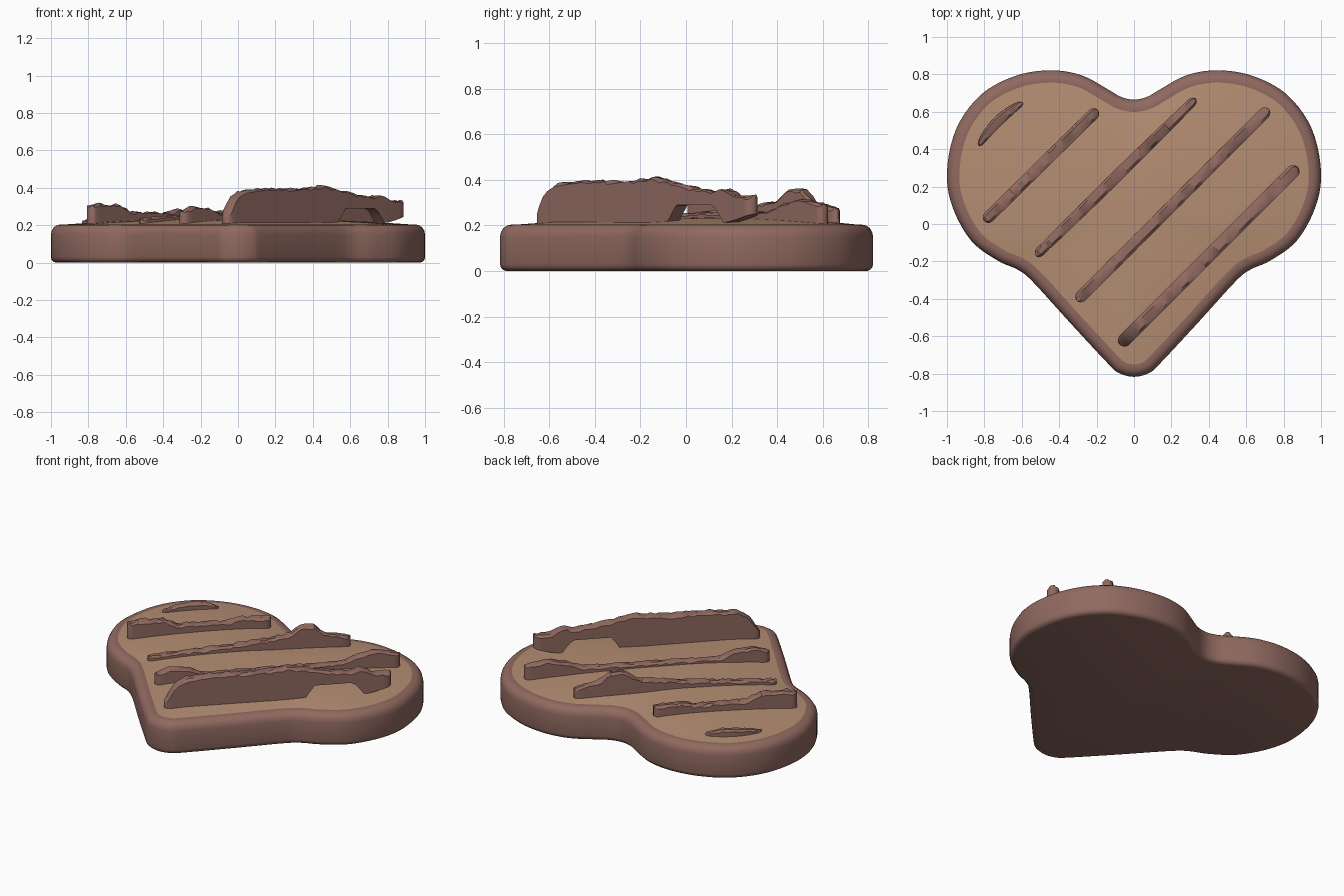
import bpy, bmesh, math, random
from mathutils import Vector

random.seed(4)
cube = bpy.data.objects.get("Cube")
if cube:
    bpy.data.objects.remove(cube, do_unlink=True)


def material(name, rgb):
    m = bpy.data.materials.new(name)
    m.use_nodes = True
    m.diffuse_color = (*rgb, 1)
    m.node_tree.nodes["Principled BSDF"].inputs["Base Color"].default_value = (*rgb, 1)
    return m


brown = material("cocoa brown", (0.28, 0.143, 0.118))
tan = material("biscuit tan", (0.46, 0.27, 0.17))


def finish(bm, name, mat, angle):
    bmesh.ops.recalc_face_normals(bm, faces=bm.faces)
    mesh = bpy.data.meshes.new(name)
    bm.to_mesh(mesh)
    bm.free()
    ob = bpy.data.objects.new(name, mesh)
    bpy.context.collection.objects.link(ob)
    mesh.materials.append(mat)
    bpy.ops.object.select_all(action='DESELECT')
    ob.select_set(True)
    bpy.context.view_layer.objects.active = ob
    bpy.ops.object.shade_smooth_by_angle(angle=math.radians(angle))
    return ob


def smooth_loop(points, steps):
    """Closed Catmull-Rom curve through the points."""
    out, n = [], len(points)
    for i in range(n):
        a, b, c, d = (points[(i + k) % n] for k in (-1, 0, 1, 2))
        for s in range(steps):
            t = s / steps
            out.append(0.5 * (2 * b + (c - a) * t + (2 * a - 5 * b + 4 * c - d) * t ** 2
                              + (3 * b - a - 3 * c + d) * t ** 3))
    return out


# Heart outline: right half, then its mirror
half = [(0, .665), (.07, .68), (.14, .72), (.28, .795), (.45, .822), (.64, .79),
        (.82, .69), (.95, .51), (1, .28), (.97, .09), (.87, -.09), (.73, -.195),
        (.62, -.245), (.54, -.31), (.34, -.53), (.14, -.745), (.08, -.797), (0, -.817)]
right = [Vector(p) for p in half]
left = [Vector((-p.x, p.y)) for p in reversed(right[1:-1])]
outline = smooth_loop(right + left, 5)


def inset(points, d):
    out, n = [], len(points)
    for i, p in enumerate(points):
        t = (points[(i + 1) % n] - points[i - 1]).normalized()
        out.append(p + Vector((t.y, -t.x)) * d)
    return out


def skin(bm, rings):
    n = len(rings[0])
    for lo, hi in zip(rings, rings[1:]):
        for i in range(n):
            j = (i + 1) % n
            bm.faces.new((lo[i], lo[j], hi[j], hi[i]))


def ring(bm, points, z):
    return [bm.verts.new((p.x, p.y, z)) for p in points]


# Heart base with rounded edges
bm = bmesh.new()
profile = [(.03, 0), (.015, .004), (.004, .015), (0, .03), (0, .15), (.004, .17),
           (.015, .189), (.032, .2), (.05, .204), (.066, .204)]
rings = [ring(bm, inset(outline, d), z) for d, z in profile]
skin(bm, rings)
bm.faces.new(rings[0])
finish(bm, "heart_base", brown, 40)

# Gently domed filling
bm = bmesh.new()
edge = inset(outline, .06)
centre = Vector((0, .12))
rings = [ring(bm, [centre + (p - centre) * s for p in edge], .203 + .034 * (1 - s * s))
         for s in (1, .9, .75, .6, .45, .3, .15)]
skin(bm, rings)
top = bm.verts.new((centre.x, centre.y, .237))
for i, v in enumerate(rings[-1]):
    bm.faces.new((v, rings[-1][(i + 1) % len(rings[-1])], top))
finish(bm, "domed_filling", tan, 40)


def sample(keys, t):
    for (t0, a), (t1, b) in zip(keys, keys[1:]):
        if t <= t1:
            return a + (b - a) * (t - t0) / (t1 - t0)
    return keys[-1][1]


def stripe(name, a, b, tops, bottoms=((0, .2), (1, .2)), width=.031, bow=0,
           taper=0, jag=.007):
    """Icing ridge with round ends and a ragged crest."""
    a, b = Vector(a), Vector(b)
    length = (b - a).length
    along = (b - a) / length
    side = Vector((-along.y, along.x))
    count = max(12, int(length * 36))
    stops = [0, .006 / length, .016 / length] + [
        (.03 + (length - .06) * k / count) / length for k in range(count + 1)]
    stops += [1 - .016 / length, 1 - .006 / length, 1]
    bm = bmesh.new()
    rows = []
    for t in stops:
        d = min(t, 1 - t) * length
        w = width * math.sqrt(max(.04, 1 - max(0, 1 - d / width) ** 2))
        if taper:
            w *= 1 - taper * abs(2 * t - 1) ** 2
        c = a + along * t * length + side * bow * (1 - (2 * t - 1) ** 2)
        lo = sample(bottoms, t)
        z = sample(tops, t)
        row = []
        for s, h in ((-1, lo), (-1, None), (-.55, None), (.55, None), (1, None), (1, lo)):
            if h is None:
                h = z + random.uniform(-jag, jag) - (.008 if abs(s) == 1 else 0)
            p = c + side * s * w
            row.append(bm.verts.new((p.x, p.y, h)))
        rows.append(row)
    skin(bm, rows)
    bm.faces.new(rows[0])
    bm.faces.new(rows[-1])
    finish(bm, name, brown, 30)


# Diagonal icing stripes, from the back right lobe to the front left edge
stripe("short_stripe", (-.83, .42), (-.595, .65),
       ((0, .222), (.3, .24), (.7, .25), (1, .225)),
       width=.027, bow=.02, taper=.5, jag=.004)
stripe("second_stripe", (-.8, .015), (-.195, .61),
       ((0, .3), (.07, .315), (.25, .31), (.36, .27), (.7, .265), (.8, .285), (1, .275)))
stripe("middle_stripe", (-.525, -.17), (.33, .67),
       ((0, .235), (.2, .25), (.4, .265), (.6, .29), (.7, .31), (.76, .36),
        (.82, .355), (.88, .3), (1, .27)), taper=.25)
stripe("long_stripe", (-.305, -.41), (.72, .615),
       ((0, .27), (.06, .3), (.14, .29), (.2, .25), (.76, .258), (.82, .29),
        (.9, .315), (1, .29)), jag=.005)
stripe("tall_stripe", (-.075, -.645), (.875, .305),
       ((0, .24), (.05, .35), (.1, .385), (.25, .397), (.42, .393), (.54, .41),
        (.62, .39), (.82, .345), (.86, .365), (.93, .33), (1, .33)),
       ((0, .2), (.61, .2), (.66, .29), (.83, .29), (.88, .21), (.95, .23), (1, .25)),
       width=.035)
